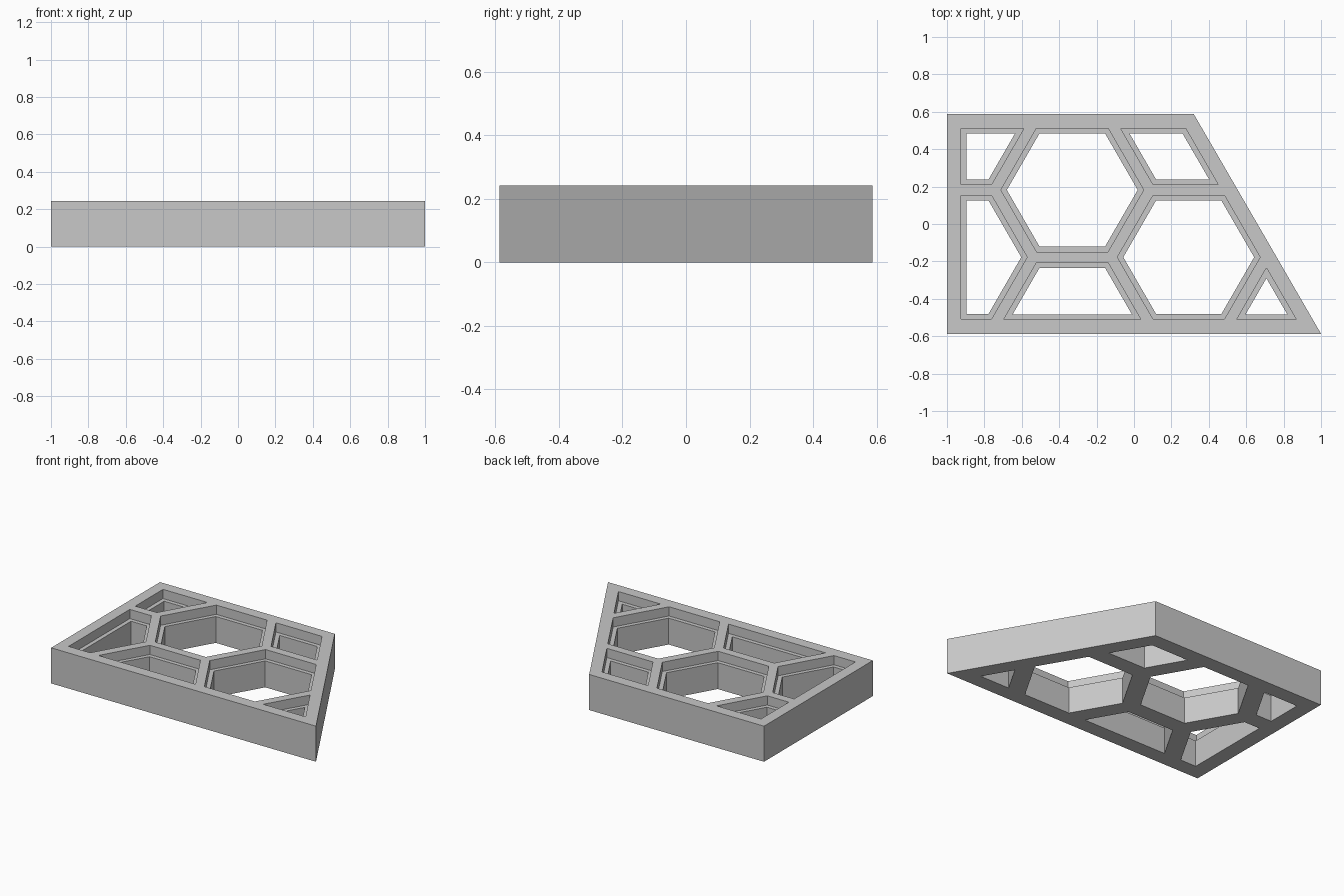
import bpy
import bmesh
from math import cos, sin, pi, sqrt
from mathutils import Vector

cube = bpy.data.objects.get("Cube")
if cube:
    bpy.data.objects.remove(cube, do_unlink=True)

HEIGHT = 0.243      # plate thickness
LEDGE = 0.18        # height of the step inside each cell
PITCH = 0.719       # distance between hexagon centres
FRAME = [Vector(p) for p in ((-1, -0.587), (1, -0.587), (0.32, 0.587), (-1, 0.587))]
FIRST = Vector((-0.33, 0.182))

grey = bpy.data.materials.new("plain_grey")
grey.use_nodes = True
grey.diffuse_color = (0.58, 0.58, 0.58, 1)
grey.node_tree.nodes["Principled BSDF"].inputs["Base Color"].default_value = (0.58, 0.58, 0.58, 1)


def hexagon(centre, apothem):
    r = apothem * 2 / sqrt(3)
    return [centre + r * Vector((cos(i * pi / 3), sin(i * pi / 3))) for i in range(6)]


def clip(points, margin):
    """Cut a convex outline to the frame, moved inward by margin."""
    for i, a in enumerate(FRAME):
        edge = (FRAME[(i + 1) % 4] - a).normalized()
        inward = Vector((-edge.y, edge.x))
        kept = []
        for j, q in enumerate(points):
            p = points[j - 1]
            dp = (p - a).dot(inward) - margin
            dq = (q - a).dot(inward) - margin
            if dp * dq < 0:
                kept.append(p.lerp(q, dp / (dp - dq)))
            if dq >= 0:
                kept.append(q)
        points = kept
    return points


def prisms(name, outlines, z0, z1):
    """One object made of upright prisms."""
    bm = bmesh.new()
    for outline in outlines:
        low = [bm.verts.new((p.x, p.y, z0)) for p in outline]
        high = [bm.verts.new((p.x, p.y, z1)) for p in outline]
        bm.faces.new(low[::-1])
        bm.faces.new(high)
        for i in range(len(low)):
            bm.faces.new((low[i - 1], low[i], high[i], high[i - 1]))
    mesh = bpy.data.meshes.new(name)
    bm.to_mesh(mesh)
    bm.free()
    mesh.materials.append(grey)
    obj = bpy.data.objects.new(name, mesh)
    bpy.context.collection.objects.link(obj)
    return obj


# Honeycomb centres, column by column
centres = []
for column in range(-1, 3):
    for row in range(-2, 3):
        shift = 0.5 * (column % 2)
        centres.append(FIRST + PITCH * Vector((column * sqrt(3) / 2, row + shift)))


def cells(wall, margin):
    shapes = [clip(hexagon(c, (PITCH - wall) / 2), margin) for c in centres]
    return [s for s in shapes if len(s) > 2]


# Solid plate, then wide upper recesses and narrower through holes
plate = prisms("honeycomb_plate", [FRAME], 0, HEIGHT)
cutters = [
    prisms("recess_cutter", cells(0.058, 0.076), LEDGE, HEIGHT + 0.1),
    prisms("hole_cutter", cells(0.113, 0.104), -0.1, HEIGHT + 0.2),
]
bpy.context.view_layer.objects.active = plate
for cutter in cutters:
    cutter.hide_render = True
    mod = plate.modifiers.new(cutter.name, 'BOOLEAN')
    mod.operation = 'DIFFERENCE'
    mod.solver = 'EXACT'
    mod.object = cutter
    bpy.ops.object.modifier_apply(modifier=mod.name)
for cutter in cutters:
    bpy.data.objects.remove(cutter, do_unlink=True)
